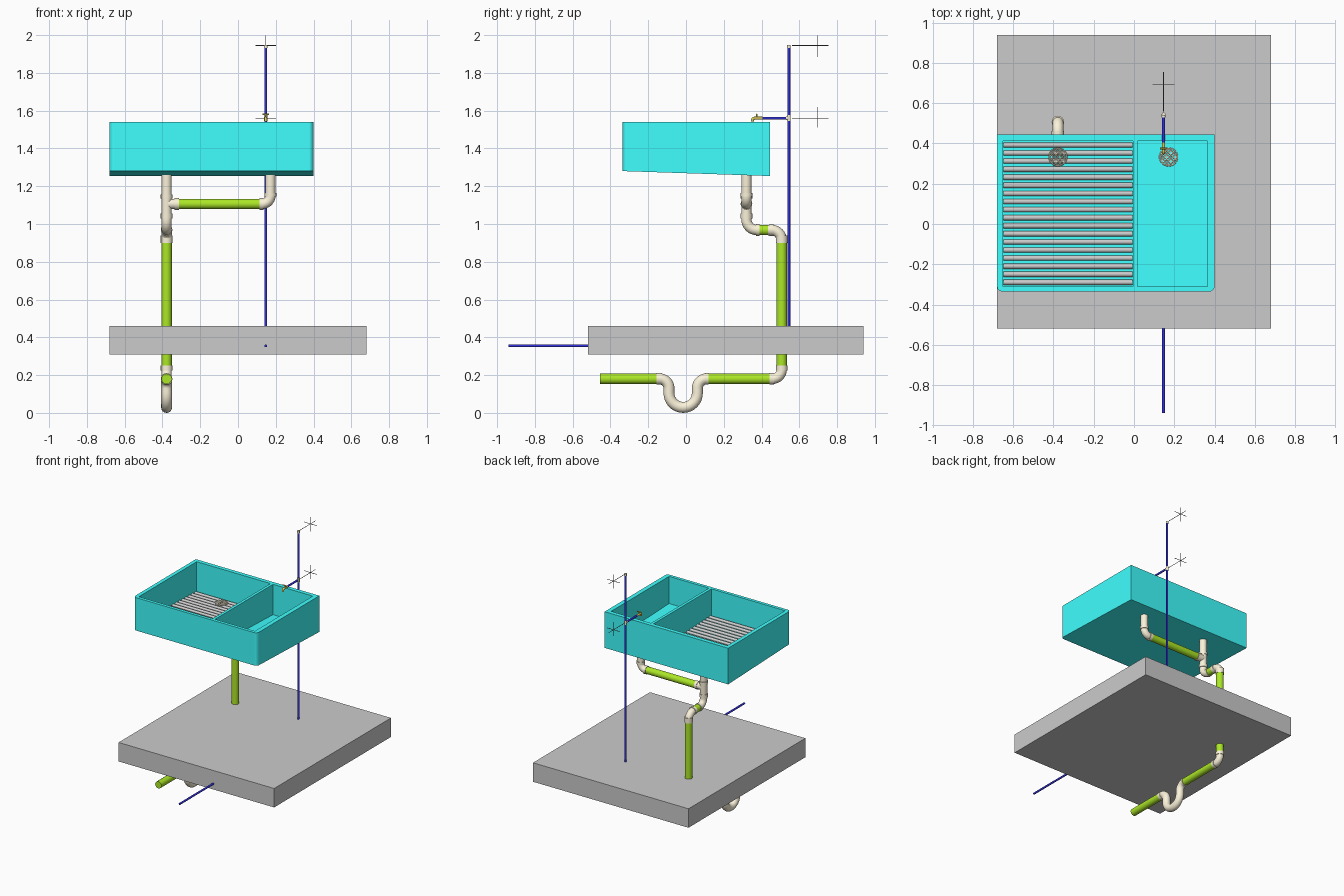
import bpy, bmesh, math
from mathutils import Vector

if "Cube" in bpy.data.objects:
    bpy.data.objects.remove(bpy.data.objects["Cube"])


def mat(name, r, g, b):
    m = bpy.data.materials.new(name)
    m.diffuse_color = (r, g, b, 1)
    m.use_nodes = True
    m.node_tree.nodes["Principled BSDF"].inputs["Base Color"].default_value = m.diffuse_color
    return m


CYAN = mat("cyan", 0.05, 1.0, 1.0)
GREEN = mat("green", 0.41, 0.8, 0.02)
CREAM = mat("cream", 0.96, 0.89, 0.7)
BLUE = mat("blue", 0.03, 0.03, 0.72)
BRASS = mat("brass", 0.7, 0.6, 0.1)
DARK = mat("dark", 0.15, 0.15, 0.15)


def mesh_object(name, bm, m=None):
    bmesh.ops.recalc_face_normals(bm, faces=bm.faces)
    me = bpy.data.meshes.new(name)
    bm.to_mesh(me)
    bm.free()
    ob = bpy.data.objects.new(name, me)
    bpy.context.collection.objects.link(ob)
    if m:
        me.materials.append(m)
    return ob


def rounded(pts, r, steps=8):
    """Path with its inner corners turned into smooth bends."""
    pts = [Vector(p) for p in pts]
    out = [pts[0]]
    for a, b, c in zip(pts, pts[1:], pts[2:]):
        p, q = b + (a - b).normalized() * r, b + (c - b).normalized() * r
        o = p + q - b
        for i in range(steps + 1):
            t = math.pi / 2 * i / steps
            out.append(o + (p - o) * math.cos(t) + (q - o) * math.sin(t))
    return out + [pts[-1]]


def tubes(name, paths, r, m=None, res=6):
    """Round bars along one or more paths, as one mesh."""
    cu = bpy.data.curves.new(name, 'CURVE')
    cu.dimensions = '3D'
    cu.bevel_depth, cu.bevel_resolution, cu.use_fill_caps = r, res, True
    for path in paths:
        s = cu.splines.new('POLY')
        s.points.add(len(path) - 1)
        for pt, co in zip(s.points, path):
            pt.co = (*co, 1)
    ob = bpy.data.objects.new(name, cu)
    bpy.context.collection.objects.link(ob)
    if m:
        cu.materials.append(m)
    bpy.ops.object.select_all(action='DESELECT')
    ob.select_set(True)
    bpy.context.view_layer.objects.active = ob
    bpy.ops.object.convert(target='MESH')
    ob = bpy.context.object
    ob.name = name
    bpy.ops.object.shade_smooth_by_angle(angle=math.radians(40))
    return ob


def tapered_box(name, x0, x1, y0, y1, zfront, zback, ztop, m=None, r=0):
    """Box with a sloping bottom and optionally rounded front corners."""
    bm = bmesh.new()
    bmesh.ops.create_cube(bm, size=1)
    for v in bm.verts:
        front = v.co.y < 0
        v.co = (x0 if v.co.x < 0 else x1, y0 if front else y1,
                ztop if v.co.z > 0 else (zfront if front else zback))
    if r:
        es = [e for e in bm.edges if all(abs(v.co.y - y0) < 1e-5 for v in e.verts)
              and abs(e.verts[0].co.x - e.verts[1].co.x) < 1e-5]
        bmesh.ops.bevel(bm, geom=es, offset=r, segments=6, profile=0.5, affect='EDGES')
    return mesh_object(name, bm, m)


# floor slab
tapered_box("floor_slab", -0.68, 0.68, -0.52, 0.94, 0.31, 0.31, 0.46)

# sink with two basins
sink = tapered_box("sink", -0.68, 0.40, -0.335, 0.445, 1.28, 1.254, 1.54, CYAN, 0.025)
ZF, ZB, YF, YB = 1.325, 1.30, -0.31, 0.413
for i, (x0, x1) in enumerate([(-0.65, -0.005), (0.017, 0.365)]):
    cut = tapered_box("basin_cutter_%d" % i, x0, x1, YF, YB, ZF, ZB, 1.7)
    cut.hide_render = True
    mod = sink.modifiers.new("basin", 'BOOLEAN')
    mod.operation, mod.solver, mod.object = 'DIFFERENCE', 'EXACT', cut
    bpy.context.view_layer.objects.active = sink
    bpy.ops.object.modifier_apply(modifier=mod.name)
    bpy.data.objects.remove(cut)


def floor_z(y):
    return ZF + (ZB - ZF) * (y - YF) / (YB - YF)


# washboard ridges
N = 18
ys = [YF + (YB - YF) * (i + 0.5) / N for i in range(N)]
tubes("washboard_ridges", [[(-0.648, y, floor_z(y)), (-0.007, y, floor_z(y))] for y in ys],
      0.013, None, 4)

# drain strainers
DY, DL, DR = 0.333, -0.378, 0.172
for name, x, lift in (("left_strainer", DL, 0.016), ("right_strainer", DR, 0.004)):
    z, R = floor_z(DY) + lift, 0.044
    ring = [(x + R * math.cos(t * math.pi / 16), DY + R * math.sin(t * math.pi / 16), z)
            for t in range(33)]
    bars = [ring]
    for k in range(-2, 3):
        d = k * 0.015
        h = math.sqrt(R * R - d * d)
        for ang in (math.pi / 4, -math.pi / 4):
            c, s = math.cos(ang), math.sin(ang)
            bars.append([(x + c * u - s * d, DY + s * u + c * d, z) for u in (-h, h)])
    tubes(name, bars, 0.0035, CREAM, 2)

# waste fittings: elbows, tee and trap
PY, SY, ZH, ZE, ZL = 0.32, 0.507, 1.106, 0.968, 0.18
FR = 0.027
tubes("right_drain_elbow", [rounded([(DR, PY, 1.27), (DR, PY, ZH), (0.11, PY, ZH)], 0.045)], FR, CREAM)
tubes("left_drain_tee", [[(DL, PY, 1.27), (DL, PY, 1.04)],
                         [(DL, PY, ZH), (-0.31, PY, ZH)]], FR, CREAM)
tubes("upper_elbow", [rounded([(DL, PY, 1.06), (DL, PY, ZE), (DL, 0.395, ZE)], 0.055)], FR, CREAM)
tubes("stack_top_elbow", [rounded([(DL, 0.435, ZE), (DL, SY, ZE), (DL, SY, 0.9)], 0.055)], FR + 0.001, CREAM)
tubes("stack_bottom_elbow", [rounded([(DL, SY, 0.25), (DL, SY, ZL), (DL, 0.44, ZL)], 0.05)], FR, CREAM)
trap = (rounded([(DL, 0.12, ZL), (DL, 0.06, ZL), (DL, 0.06, 0.115)], 0.05)
        + [Vector((DL, -0.015 + 0.075 * math.cos(t * math.pi / 16),
                   0.104 - 0.075 * math.sin(t * math.pi / 16))) for t in range(17)]
        + rounded([(DL, -0.09, 0.115), (DL, -0.09, ZL), (DL, -0.155, ZL)], 0.05))
tubes("trap", [trap], 0.029, CREAM)

# collars on the fitting ends
collars = [[(DR, PY, 1.165), (DR, PY, 1.145)], [(0.135, PY, ZH), (0.113, PY, ZH)],
           [(-0.335, PY, ZH), (-0.313, PY, ZH)], [(DL, PY, 1.155), (DL, PY, 1.135)],
           [(DL, PY, 1.055), (DL, PY, 1.03)], [(DL, 0.37, ZE), (DL, 0.39, ZE)],
           [(DL, 0.442, ZE), (DL, 0.462, ZE)], [(DL, SY, 0.94), (DL, SY, 0.9)],
           [(DL, SY, 0.25), (DL, SY, 0.225)], [(DL, 0.442, ZL), (DL, 0.465, ZL)],
           [(DL, 0.12, ZL), (DL, 0.1, ZL)], [(DL, -0.155, ZL), (DL, -0.13, ZL)]]
tubes("fitting_collars", collars, 0.031, CREAM)

# green waste pipes
GR = 0.0275
for name, a, b in (("branch_pipe", (-0.33, PY, ZH), (0.125, PY, ZH)),
                   ("offset_pipe", (DL, 0.38, ZE), (DL, 0.45, ZE)),
                   ("stack_pipe", (DL, SY, 0.92), (DL, SY, 0.24)),
                   ("lower_pipe", (DL, 0.455, ZL), (DL, 0.105, ZL)),
                   ("outlet_pipe", (DL, -0.14, ZL), (DL, -0.455, ZL))):
    tubes(name, [[a, b]], GR, GREEN)

# blue water supply with its small joints
WX, WY, ZT, ZS = 0.147, 0.545, 1.945, 1.56
tubes("supply_pipe", [rounded([(WX, -0.94, 0.355), (WX, WY, 0.355), (WX, WY, ZT - 0.005)], 0.015)],
      0.0075, BLUE, 4)
tubes("tap_branch", [[(WX, WY, ZS), (WX, 0.395, ZS)]], 0.0075, BLUE, 4)
tubes("supply_joints", [[(WX, WY, ZT - 0.014), (WX, WY, ZT + 0.003)],
                        [(WX, WY, ZS - 0.016), (WX, WY, ZS + 0.016)],
                        [(WX, WY, ZS), (WX, WY - 0.016, ZS)]], 0.0095, CREAM, 4)

# tap
tubes("tap_body", [rounded([(WX, 0.405, ZS), (WX, 0.352, ZS), (WX, 0.352, ZS - 0.018)], 0.01)],
      0.008, BRASS, 4)
tubes("tap_handle", [[(WX, 0.375, ZS), (WX, 0.375, ZS + 0.022)],
                     [(WX - 0.018, 0.375, ZS + 0.02), (WX + 0.018, 0.375, ZS + 0.02)]], 0.004, BRASS, 3)

# thin height-marker lines
MY, T = 0.695, 0.0018
lines = [[(WX, MY, 1.998), (WX, MY, 1.885)], [(WX, MY, 1.62), (WX, MY, 1.51)]]
for z in (ZT, ZS):
    lines += [[(WX, 0.56, z), (WX, 0.755, z)], [(WX - 0.055, MY, z), (WX + 0.055, MY, z)]]
tubes("height_marker", lines, T, DARK, 1)
